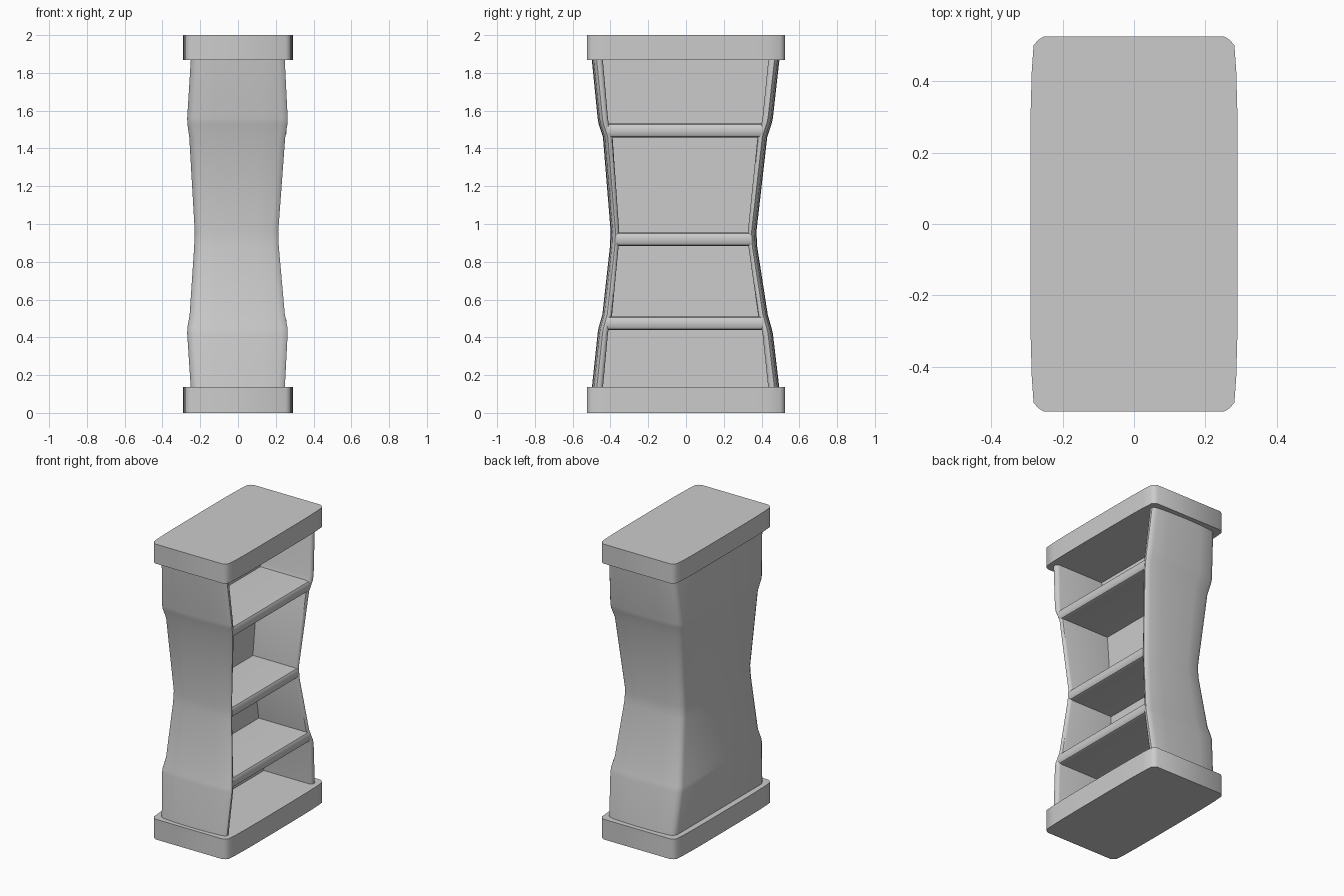
import bpy
from math import radians

if "Cube" in bpy.data.objects:
    bpy.data.objects.remove(bpy.data.objects["Cube"])

# z, half depth x, half width y, centre x, centre y of the pinched body
LEVELS = [
    (0.10, 0.248, 0.500, 0.000, -0.002),
    (0.42, 0.267, 0.464, -0.002, -0.004),
    (0.45, 0.266, 0.458, -0.002, -0.005),
    (0.52, 0.253, 0.438, -0.003, -0.005),
    (0.88, 0.225, 0.390, -0.007, -0.013),
    (0.96, 0.222, 0.386, -0.007, -0.013),
    (1.46, 0.255, 0.435, -0.003, -0.005),
    (1.53, 0.266, 0.458, -0.002, -0.005),
    (1.56, 0.267, 0.464, -0.002, -0.004),
    (1.90, 0.248, 0.500, 0.000, -0.002),
]
BACK_X = -0.11


def loft(name, rings, caps=True):
    """Join closed rings of equal length into a smooth-shaded mesh."""
    n = len(rings[0])
    verts = [p for ring in rings for p in ring]
    faces = [(k * n + i, k * n + (i + 1) % n, (k + 1) * n + (i + 1) % n, (k + 1) * n + i)
             for k in range(len(rings) - 1) for i in range(n)]
    if caps:
        faces += [tuple(reversed(range(n))), tuple(range(len(verts) - n, len(verts)))]
    mesh = bpy.data.meshes.new(name)
    mesh.from_pydata(verts, [], faces)
    obj = bpy.data.objects.new(name, mesh)
    bpy.context.collection.objects.link(obj)
    bpy.context.view_layer.objects.active = obj
    obj.select_set(True)
    bpy.ops.object.mode_set(mode='EDIT')
    bpy.ops.mesh.select_all(action='SELECT')
    bpy.ops.mesh.normals_make_consistent(inside=False)
    bpy.ops.object.mode_set(mode='OBJECT')
    bpy.ops.object.shade_smooth_by_angle(angle=radians(38))
    obj.select_set(False)
    return obj


def body_at(z):
    """Interpolated body sizes at a height."""
    for a, b in zip(LEVELS, LEVELS[1:]):
        if a[0] <= z <= b[0]:
            t = (z - a[0]) / (b[0] - a[0])
            return [p + (q - p) * t for p, q in zip(a[1:], b[1:])]


def c_section(z, hx, hy, cx, cy):
    """C-shaped plan section: bowed outer walls, rounded rims, open to +x."""
    t = 0.118 * hy
    half = [(-hx, hy - .045), (-hx + .012, hy - .022), (-hx + .035, hy - .010),
            (-hx * .5, hy - .003), (0, hy), (hx * .5, hy - .003),
            (hx - .035, hy - .010), (hx - .012, hy - .017), (hx - .002, hy - .026),
            (hx - .002, hy - t + .016), (hx - .010, hy - t + .004),
            (hx - .022, hy - t), (BACK_X, hy - t)]
    ring = half + [(x, -y) for x, y in reversed(half)]
    return [(x + cx, y + cy, z) for x, y in ring]


# Side walls and back panel
loft("cabinet_body", [c_section(*lv) for lv in LEVELS], caps=False)

# Shelves with rounded front edges
for i, z in enumerate((0.475, 0.92, 1.495)):
    hx, hy, cx, cy = body_at(z)
    f, h = hx + cx, 0.036
    half = [(BACK_X - .03, h), (f - .025, h), (f - .010, h - .005), (f - .002, h - .018)]
    profile = half + [(x, -dz) for x, dz in reversed(half)]
    loft(f"shelf_{i + 1}", [[(x, cy + s * (hy - .034), z + dz) for x, dz in profile]
                            for s in (-1, 1)])

# Base and top slabs with bowed long sides and rounded corners
quarter = [(.290, .15), (.289, .32), (.286, .43), (.281, .500), (.268, .515), (.252, .525)]
right = [(x, -y) for x, y in reversed(quarter)] + quarter
outline = right + [(-x, -y) for x, y in right]
for name, z0, z1 in (("base_slab", 0, 0.137), ("top_slab", 1.868, 2.0)):
    loft(name, [[(x, y, z) for x, y in outline] for z in (z0, z1)])
